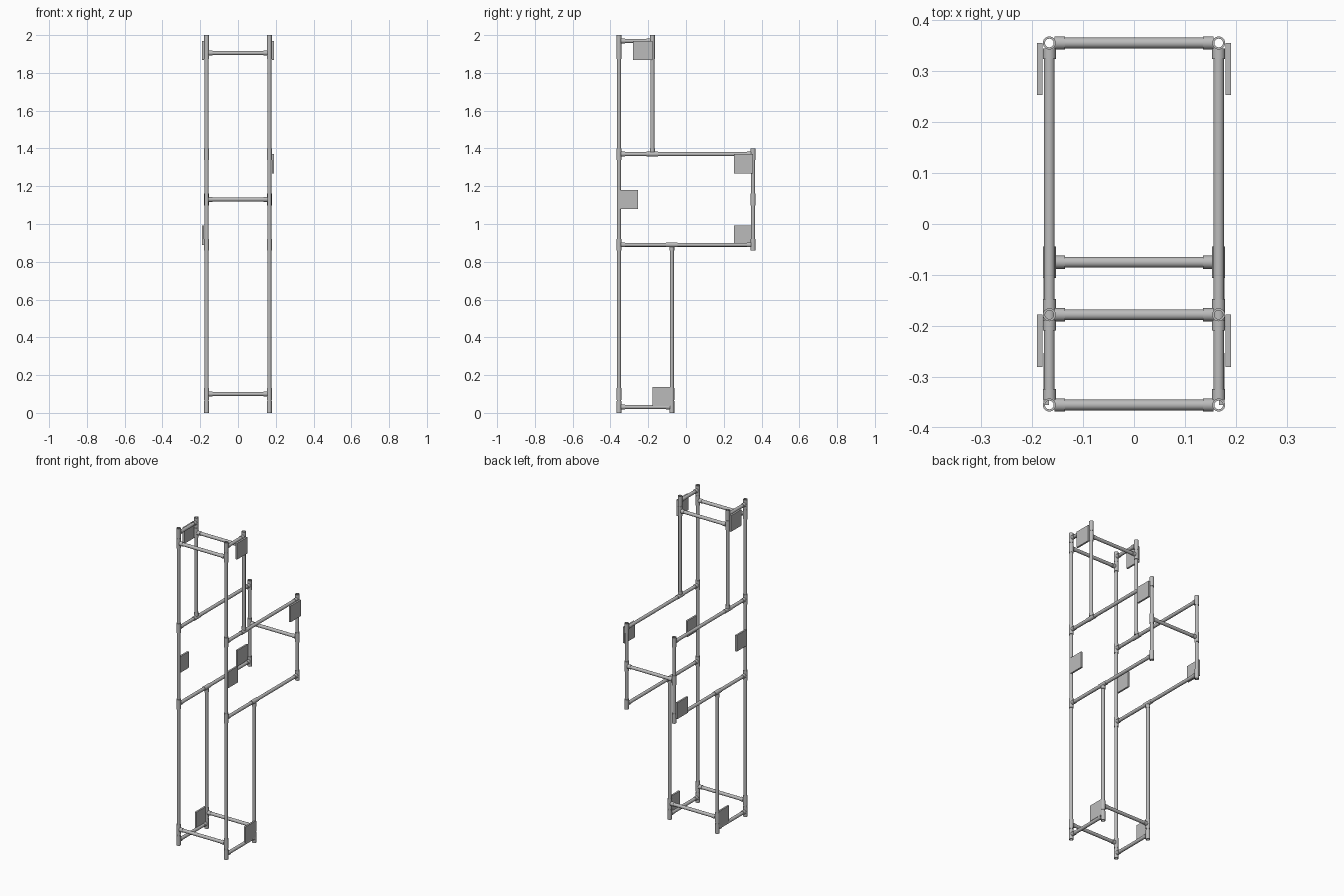
import bpy, bmesh, math
from mathutils import Vector

if "Cube" in bpy.data.objects:
    bpy.data.objects.remove(bpy.data.objects["Cube"])

grey = bpy.data.materials.new("pipe_grey")
grey.use_nodes = True
grey.diffuse_color = (0.5, 0.5, 0.5, 1)
grey.node_tree.nodes["Principled BSDF"].inputs["Base Color"].default_value = (0.5, 0.5, 0.5, 1)

SEGS = 24
PIPE, BORE, SOCKET = 0.0105, 0.0085, 0.0128
REACH = 0.031                      # length of a fitting arm from its centre
SIDE = 0.166                       # x of the side frames
FRONT, MID, LOW, BACK = -0.355, -0.178, -0.075, 0.355
Z_BASE, Z_SHELF, Z_UPPER, Z_TOP = 0.031, 0.89, 1.37, 1.969
Z_TIE_LOW, Z_TIE_BACK, Z_TIE_TOP = 0.10, 1.13, 1.905
X, Y, Z = Vector((1, 0, 0)), Vector((0, 1, 0)), Vector((0, 0, 1))


def add_tube(bm, start, end, outer, inner=BORE):
    """Hollow tube between two points, open through its bore."""
    start, end = Vector(start), Vector(end)
    axis = (end - start).normalized()
    u = axis.orthogonal().normalized()
    v = axis.cross(u)
    rings = []
    for point, r in ((start, outer), (end, outer), (end, inner), (start, inner)):
        rings.append([bm.verts.new(point + r * (u * math.cos(a) + v * math.sin(a)))
                      for a in (math.tau * i / SEGS for i in range(SEGS))])
    for k in range(4):
        a, b = rings[k], rings[(k + 1) % 4]
        for i in range(SEGS):
            j = (i + 1) % SEGS
            bm.faces.new((a[i], a[j], b[j], b[i]))


def finish(name, bm, mirror=True, smooth=True):
    mesh = bpy.data.meshes.new(name)
    bmesh.ops.recalc_face_normals(bm, faces=bm.faces)
    bm.to_mesh(mesh)
    bm.free()
    mesh.materials.append(grey)
    if smooth:
        mesh.shade_smooth()
        mesh.set_sharp_from_angle(angle=math.radians(35))
    obj = bpy.data.objects.new(name, mesh)
    bpy.context.collection.objects.link(obj)
    if mirror:
        obj.modifiers.new("mirror", 'MIRROR').use_axis[0] = True


def pipe(name, start, end, mirror=True):
    bm = bmesh.new()
    add_tube(bm, start, end, PIPE)
    finish(name, bm, mirror)


def tee(name, y, z, run, branch):
    """T fitting: a sleeve along run with one arm towards branch."""
    bm = bmesh.new()
    c = Vector((SIDE, y, z))
    add_tube(bm, c - run * REACH, c + run * REACH, SOCKET)
    add_tube(bm, c + branch * PIPE, c + branch * REACH, SOCKET)
    finish(name, bm)


def plate(name, y, z, x, mirror=True):
    """Thin square plate with its low y, low z corner given."""
    bm = bmesh.new()
    bmesh.ops.create_cube(bm, size=1)
    for vert in bm.verts:
        vert.co.x = x + vert.co.x * 0.011
        vert.co.y = y + (vert.co.y + 0.5) * 0.102
        vert.co.z = z + (vert.co.z + 0.5) * 0.102
    finish(name, bm, mirror, smooth=False)


# Upright posts
for name, y, low, high in (("front_post", FRONT, 0, 2), ("upper_post", MID, Z_UPPER + PIPE, 2),
                           ("lower_post", LOW, 0, Z_SHELF - PIPE),
                           ("back_post", BACK, Z_SHELF - REACH, Z_UPPER + REACH)):
    pipe(name, (SIDE, y, low + 0.002), (SIDE, y, high - 0.002))

# Side rails running front to back, with a fitting at each end
for name, z, rear in (("base_rail", Z_BASE, LOW), ("shelf_rail", Z_SHELF, BACK),
                      ("upper_rail", Z_UPPER, BACK), ("top_rail", Z_TOP, MID)):
    pipe(name, (SIDE, FRONT + PIPE, z), (SIDE, rear - PIPE, z))
    tee(name + "_front_fitting", FRONT, z, Z, Y)
    tee(name + "_rear_fitting", rear, z, Z, -Y)

# Fittings where the short posts meet the long rails
tee("upper_post_fitting", MID, Z_UPPER, Y, Z)
tee("lower_post_fitting", LOW, Z_SHELF, Y, -Z)

# Cross ties between the two side frames
for name, y, z in (("front_base_tie", FRONT, Z_TIE_LOW), ("rear_base_tie", LOW, Z_TIE_LOW),
                   ("back_tie", BACK, Z_TIE_BACK),
                   ("front_top_tie", FRONT, Z_TIE_TOP), ("rear_top_tie", MID, Z_TIE_TOP)):
    pipe(name, (PIPE - SIDE, y, z), (SIDE - PIPE, y, z), mirror=False)
    tee(name + "_fitting", y, z, Z, -X)

# Square side plates
INNER, OUTER = SIDE + 0.006, SIDE + 0.0185
plate("base_plate", LOW - 0.102, Z_BASE + 0.005, INNER)
plate("front_plate", FRONT, Z_TIE_BACK - 0.051, INNER)
plate("top_plate", MID - 0.102, Z_TOP - 0.102, OUTER)
plate("back_left_plate", BACK - 0.102, Z_UPPER - 0.102, OUTER, mirror=False)
plate("back_right_plate", BACK - 0.102, Z_SHELF, -OUTER, mirror=False)
